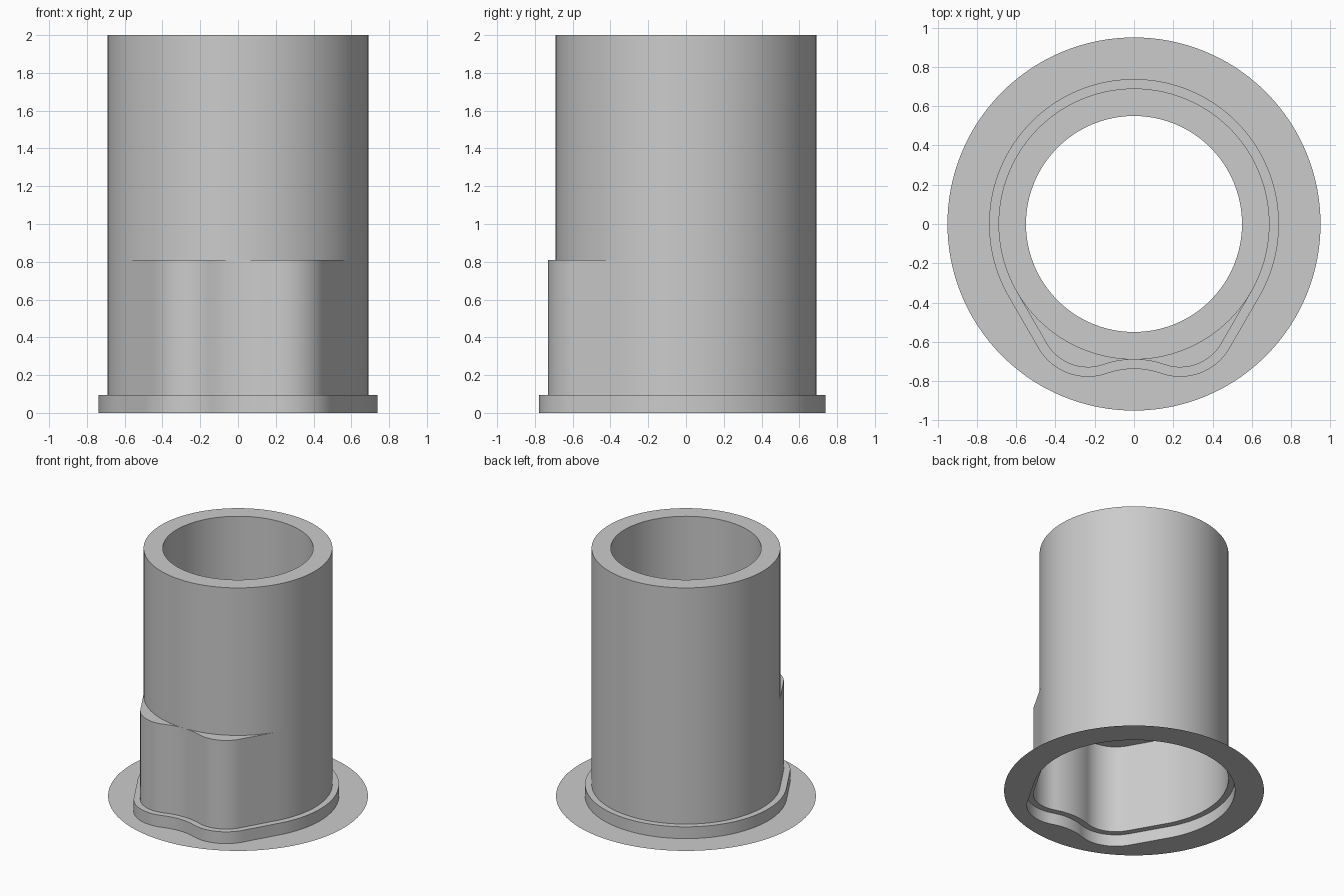
import bpy, bmesh, math
from mathutils import Vector

cube = bpy.data.objects.get("Cube")
if cube:
    bpy.data.objects.remove(cube, do_unlink=True)

grey = bpy.data.materials.new("plain_grey")
grey.use_nodes = True
colour = (0.6, 0.6, 0.6, 1)
grey.diffuse_color = colour
grey.node_tree.nodes["Principled BSDF"].inputs["Base Color"].default_value = colour

TUBE_R, BORE_R, DISC_R = 0.69, 0.55, 0.95
RIM, STEP_Z, LEDGE_Z, TOP_Z = 0.048, 0.095, 0.81, 2.0


def arc(cx, cy, r, start, end, n):
    """Points on an arc, angles in degrees."""
    out = []
    for i in range(n + 1):
        a = math.radians(start + (end - start) * i / n)
        out.append(Vector((cx + r * math.cos(a), cy + r * math.sin(a))))
    return out


def lobed_profile(grow=0.0):
    """Round outline with two front lobes, anticlockwise from the back."""
    left = arc(0, 0, TUBE_R + grow, 90, 210, 60)
    lobe = arc(-0.235, -0.487, 0.243 + grow, 210, 289.3, 20)
    valley = arc(0, -1.157, 0.467 - grow, 109.3, 90, 8)
    flat = [left[-1].lerp(lobe[0], i / 8) for i in range(1, 8)]
    half = left + flat + lobe + valley[1:]
    return half + [Vector((-p.x, p.y)) for p in reversed(half[1:-1])]


wall = lobed_profile()
flange = lobed_profile(RIM)


def circle(radius):
    """Circle with points in line with the lobed outline."""
    return [p.normalized() * radius for p in wall]


def skin(name, rings):
    """Skin a chain of (outline, height) rings into one open sheet."""
    bm = bmesh.new()
    loops = [[bm.verts.new((p.x, p.y, z)) for p in pts] for pts, z in rings]
    for a, b in zip(loops, loops[1:]):
        for i in range(len(a)):
            j = (i + 1) % len(a)
            bm.faces.new((a[i], a[j], b[j], b[i]))
    mesh = bpy.data.meshes.new(name)
    bm.to_mesh(mesh)
    bm.free()
    mesh.materials.append(grey)
    obj = bpy.data.objects.new(name, mesh)
    bpy.context.collection.objects.link(obj)
    bpy.ops.object.select_all(action="DESELECT")
    obj.select_set(True)
    bpy.context.view_layer.objects.active = obj
    bpy.ops.object.shade_smooth_by_angle(angle=math.radians(30))


# Thin flat base, open in the middle
skin("base_disc", [(circle(DISC_R), 0), (flange, 0)])
# Low raised rim around the foot
skin("foot_flange", [(flange, 0), (flange, STEP_Z), (wall, STEP_Z)])
# Hollow lobed lower body with its ledge
skin("lobed_body", [(wall, STEP_Z), (wall, LEDGE_Z), (circle(BORE_R), LEDGE_Z)])
# Thick-walled upper tube with open bore
skin("upper_tube", [(circle(TUBE_R), LEDGE_Z), (circle(TUBE_R), TOP_Z),
                    (circle(BORE_R), TOP_Z), (circle(BORE_R), LEDGE_Z)])
